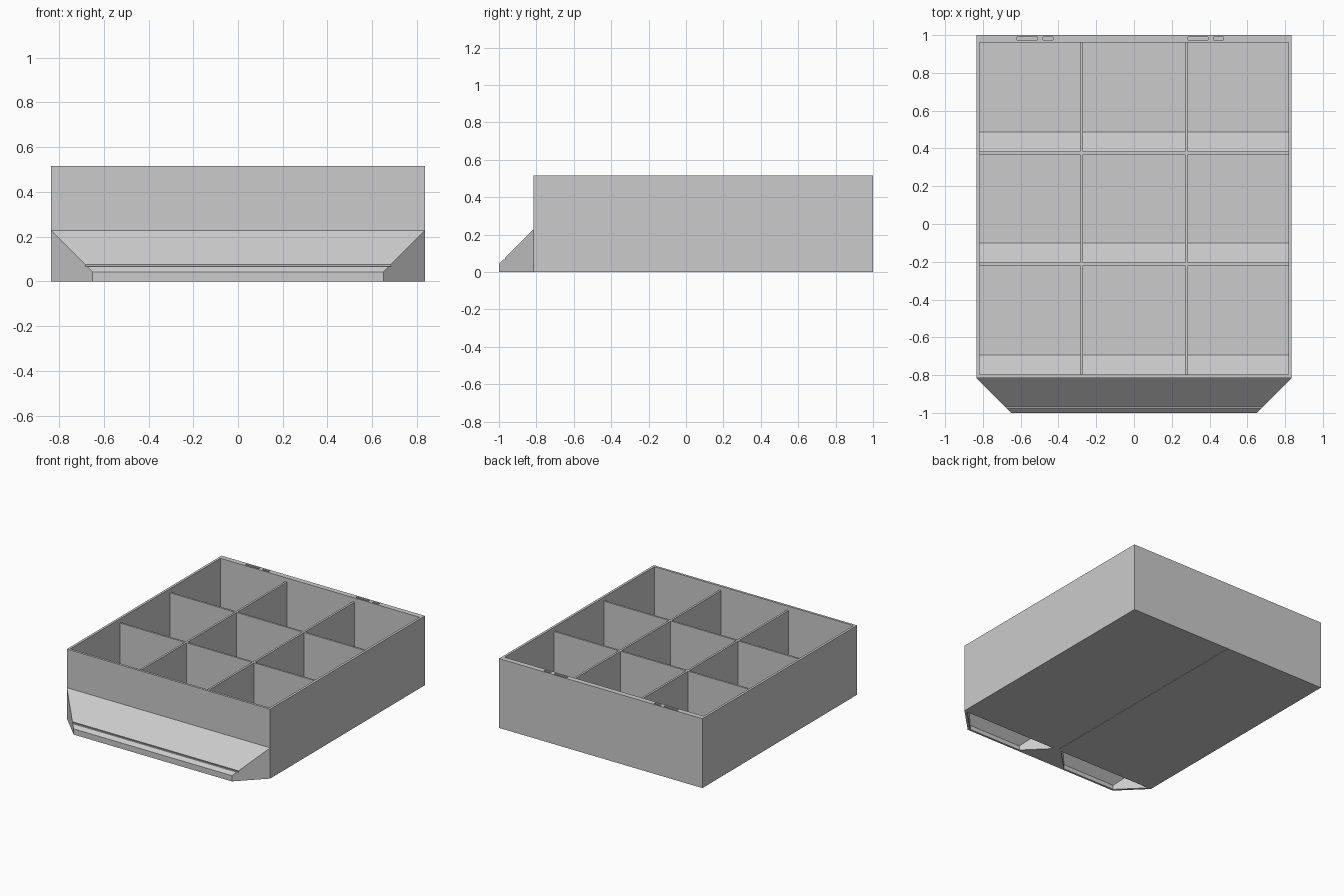
import bpy, bmesh

if "Cube" in bpy.data.objects:
    bpy.data.objects.remove(bpy.data.objects["Cube"])

grey = bpy.data.materials.new("plain grey")
grey.diffuse_color = (0.6, 0.6, 0.6, 1)
grey.use_nodes = True
grey.node_tree.nodes["Principled BSDF"].inputs["Base Color"].default_value = grey.diffuse_color

W, FRONT, BACK, TOP = 0.835, -0.815, 1.0, 0.515
FLOOR, DIVIDER_TOP = 0.02, 0.485


def finish(name, bm):
    bmesh.ops.recalc_face_normals(bm, faces=bm.faces)
    mesh = bpy.data.meshes.new(name)
    bm.to_mesh(mesh)
    bm.free()
    mesh.materials.append(grey)
    ob = bpy.data.objects.new(name, mesh)
    bpy.context.collection.objects.link(ob)
    return ob


def add_prism(bm, left, right):
    """Closed solid between two matching loops of points."""
    a = [bm.verts.new(p) for p in left]
    b = [bm.verts.new(p) for p in right]
    n = len(a)
    bm.faces.new(a)
    bm.faces.new(b[::-1])
    for i in range(n):
        j = (i + 1) % n
        bm.faces.new((a[i], b[i], b[j], a[j]))


def add_profile(bm, x0, x1, profile):
    add_prism(bm, [(x0, y, z) for y, z in profile], [(x1, y, z) for y, z in profile])


def add_box(bm, x0, x1, y0, y1, z0, z1):
    add_profile(bm, x0, x1, [(y0, z0), (y1, z0), (y1, z1), (y0, z1)])


def cut(target, cutter_bm):
    cutter = finish("cutter", cutter_bm)
    cutter.hide_render = True
    mod = target.modifiers.new("cut", 'BOOLEAN')
    mod.operation, mod.solver, mod.object = 'DIFFERENCE', 'EXACT', cutter
    bpy.context.view_layer.objects.active = target
    bpy.ops.object.modifier_apply(modifier=mod.name)
    bpy.data.objects.remove(cutter)


# Bin body
bm = bmesh.new()
add_box(bm, -W, W, FRONT, BACK, 0, TOP)
body = finish("bin_body", bm)

# Nine compartments, each with a scoop ramp along its front edge
bm = bmesh.new()
for x0, x1 in ((-0.817, -0.285), (-0.27, 0.27), (0.285, 0.817)):
    for y0, y1 in ((-0.798, -0.219), (-0.205, 0.369), (0.383, 0.961)):
        add_profile(bm, x0, x1, [(y0, 0.6), (y0, FLOOR + 0.105), (y0 + 0.105, FLOOR),
                                 (y1, FLOOR), (y1, 0.6)])
cut(body, bm)

# Dividers sit a little below the rim
bm = bmesh.new()
add_box(bm, -0.817, 0.817, -0.798, 0.961, DIVIDER_TOP, 0.6)
cut(body, bm)

# Hanger slots in the back rim
bm = bmesh.new()
for x0, x1 in ((-0.62, -0.51), (-0.483, -0.43), (0.285, 0.392), (0.422, 0.475)):
    add_box(bm, x0, x1, 0.974, 0.99, 0.43, 0.6)
cut(body, bm)

# Fine seam under the floor
bm = bmesh.new()
add_box(bm, -0.003, 0.003, FRONT + 0.02, 1.1, -0.05, 0.003)
cut(body, bm)

# Front lip: sloped top with a fine label groove, ends slanting inwards
outline = [(FRONT, 0), (-1.0, 0), (-1.0, 0.043), (-0.977, 0.066),
           (-0.966, 0.066), (-0.968, 0.075), (FRONT, 0.228)]


def lip_x(y):
    return W + (y - FRONT)


bm = bmesh.new()
add_prism(bm, [(-lip_x(y), y, z) for y, z in outline],
          [(lip_x(y), y, z) for y, z in outline])
lip = finish("front_lip", bm)

# Two hollows under the lip, both ends slanted, with a wedge between them
bm = bmesh.new()
hollow = [(FRONT - 0.001, -0.05), (-0.985, -0.05), (-0.985, 0.032), (FRONT - 0.001, 0.202)]
for s in (-1, 1):
    add_prism(bm, [(s * (0.03 + FRONT - y), y, z) for y, z in hollow],
              [(s * (lip_x(y) - 0.025), y, z) for y, z in hollow])
cut(lip, bm)
